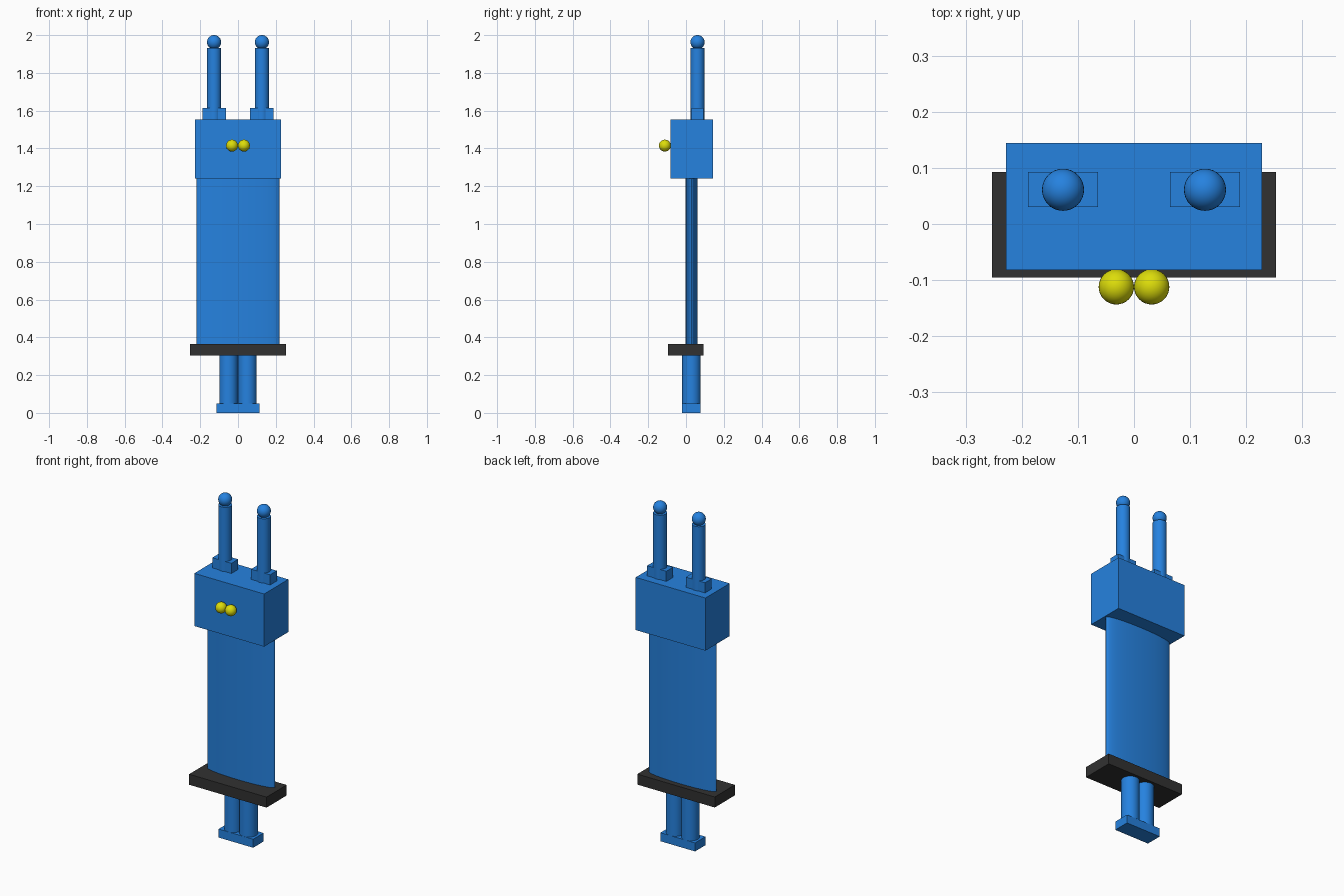
import bpy, math

if "Cube" in bpy.data.objects:
    bpy.data.objects.remove(bpy.data.objects["Cube"])


def material(name, rgb):
    m = bpy.data.materials.new(name)
    m.diffuse_color = (*rgb, 1)
    m.use_nodes = True
    m.node_tree.nodes["Principled BSDF"].inputs["Base Color"].default_value = m.diffuse_color
    return m


BLUE = material("blue", (0.019, 0.223, 0.74))
YELLOW = material("yellow", (0.72, 0.72, 0.003))
DARK = material("charcoal", (0.031, 0.031, 0.031))


def finish(name, mat, smooth=False):
    ob = bpy.context.object
    ob.name = name
    ob.data.materials.append(mat)
    bpy.ops.object.transform_apply(location=False, rotation=False, scale=True)
    if smooth:
        bpy.ops.object.shade_smooth_by_angle(angle=math.radians(35))
    return ob


def box(name, mat, x, y, z):
    """Box from (min, max) ranges."""
    bpy.ops.mesh.primitive_cube_add(size=1, location=[sum(r) / 2 for r in (x, y, z)])
    bpy.context.object.scale = [r[1] - r[0] for r in (x, y, z)]
    return finish(name, mat)


def column(name, mat, x, y, rx, ry, z0, z1):
    """Upright elliptical cylinder."""
    bpy.ops.mesh.primitive_cylinder_add(vertices=48, radius=1, depth=1,
                                        location=(x, y, (z0 + z1) / 2))
    bpy.context.object.scale = (rx, ry, z1 - z0)
    return finish(name, mat, True)


def ball(name, mat, x, y, z, r):
    bpy.ops.mesh.primitive_uv_sphere_add(segments=32, ring_count=16, radius=r,
                                         location=(x, y, z))
    return finish(name, mat, True)


# Central stack: foot, waist plate, flattened body, head
box("foot", BLUE, (-0.113, 0.113), (-0.02, 0.077), (0, 0.05))
box("waist_plate", DARK, (-0.253, 0.253), (-0.095, 0.093), (0.303, 0.365))
column("body", BLUE, 0, 0.03, 0.22, 0.032, 0.365, 1.242)
box("head", BLUE, (-0.228, 0.228), (-0.082, 0.144), (1.242, 1.553))

# Paired parts: legs, eyes, antennae
for side, s in (("left", -1), ("right", 1)):
    column(f"leg_{side}", BLUE, s * 0.05, 0.029, 0.049, 0.049, 0.05, 0.303)
    ball(f"eye_{side}", YELLOW, s * 0.0315, -0.112, 1.415, 0.0315)
    box(f"antenna_base_{side}", BLUE, sorted((s * 0.064, s * 0.189)),
        (0.03, 0.093), (1.553, 1.613))
    column(f"antenna_{side}", BLUE, s * 0.1265, 0.061, 0.037, 0.037, 1.553, 1.932)
    ball(f"antenna_tip_{side}", BLUE, s * 0.1265, 0.061, 1.9625, 0.0375)
